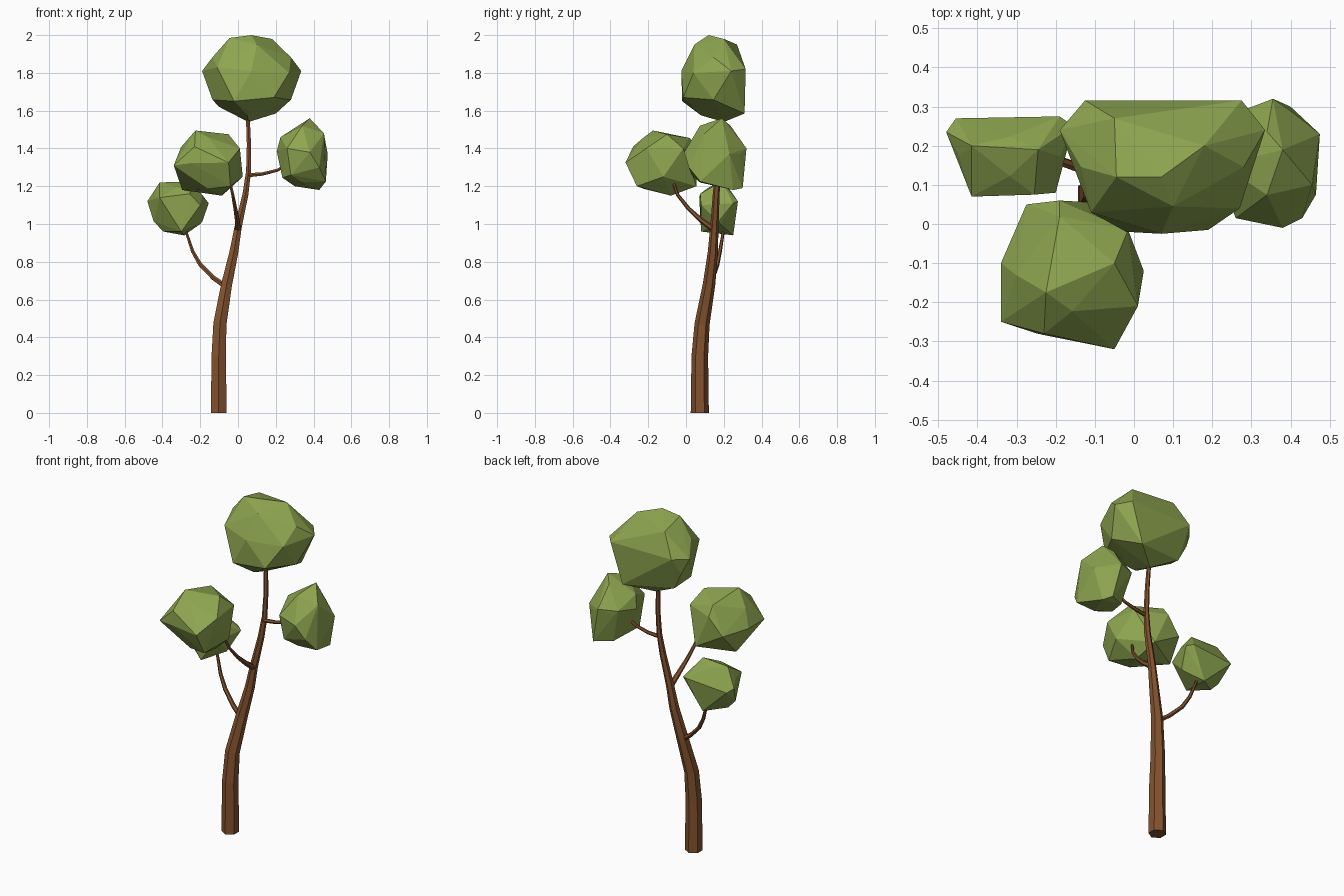
import bpy, bmesh
from math import sin, cos, pi
from mathutils import Vector

def material(name, rgb):
    m = bpy.data.materials.new(name)
    m.diffuse_color = (*rgb, 1)
    return m

BARK = material("bark", (0.23, 0.085, 0.028))
LEAF = material("leaf", (0.27, 0.38, 0.08))

def finish(bm, name, mat):
    bmesh.ops.recalc_face_normals(bm, faces=bm.faces)
    me = bpy.data.meshes.new(name)
    bm.to_mesh(me)
    bm.free()
    me.materials.append(mat)
    ob = bpy.data.objects.new(name, me)
    bpy.context.collection.objects.link(ob)
    return ob

def limb(name, path, sides=6):
    """Tapered faceted tube; path entries are (x, y, z, radius)."""
    bm = bmesh.new()
    pts = [Vector(p[:3]) for p in path]
    rings = []
    for i, p in enumerate(pts):
        t = pts[min(i + 1, len(pts) - 1)] - pts[max(i - 1, 0)]
        q = Vector((0, 0, 1)).rotation_difference(t)
        r = path[i][3]
        rings.append([bm.verts.new(p + q @ Vector((r * sin(2 * pi * k / sides),
                                                   -r * cos(2 * pi * k / sides), 0)))
                      for k in range(sides)])
    for a, b in zip(rings, rings[1:]):
        for k in range(sides):
            n = (k + 1) % sides
            bm.faces.new((a[k], a[n], b[n], b[k]))
    bm.faces.new(rings[0])
    bm.faces.new(rings[-1])
    return finish(bm, name, BARK)

def foliage(name, corners):
    """Faceted clump: hull of its main corners and a coarse inner ball."""
    bm = bmesh.new()
    lo = Vector([min(c[i] for c in corners) for i in range(3)])
    hi = Vector([max(c[i] for c in corners) for i in range(3)])
    mid, half = (lo + hi) / 2, (hi - lo) / 2
    g = (1 + 5 ** 0.5) / 2
    for a in (-1, 1):
        for b in (-g, g):
            for k in range(3):
                p = (0, a, b)
                d = Vector(p[k:] + p[:k]).normalized() * 0.93
                bm.verts.new(mid + d * half)
    for c in corners:
        bm.verts.new(c)
    bmesh.ops.convex_hull(bm, input=bm.verts[:])
    loose = [v for v in bm.verts if not v.link_faces]
    bmesh.ops.delete(bm, geom=loose, context='VERTS')
    return finish(bm, name, LEAF)

# Trunk
limb("trunk", [(-.102, .073, 0, .048), (-.102, .073, .3, .044), (-.096, .085, .47, .040),
               (-.06, .122, .68, .033), (-.022, .142, .85, .027), (.0, .15, .98, .022),
               (.04, .16, 1.16, .018), (.056, .17, 1.28, .015), (.058, .18, 1.42, .013),
               (.05, .19, 1.62, .011)])

# Branches
limb("left_branch", [(-.06, .12, .665, .015), (-.13, .14, .715, .013), (-.2, .165, .785, .012),
                     (-.24, .18, .855, .010), (-.27, .195, .945, .008), (-.285, .2, 1.0, .007)])
limb("front_branch", [(.0, .15, .97, .017), (-.004, .08, 1.02, .014), (-.014, .015, 1.08, .011),
                      (-.028, -.045, 1.155, .009), (-.045, -.07, 1.23, .007)])
limb("right_branch", [(.05, .165, 1.258, .012), (.13, .17, 1.265, .010),
                      (.21, .17, 1.285, .009), (.28, .17, 1.33, .008)])

# Foliage clumps
foliage("top_foliage", [
    (-.19, .24, 1.81), (-.125, .316, 1.82), (.275, .316, 1.82), (.335, .24, 1.81),
    (.27, .04, 1.8), (.19, -.015, 1.67), (.07, -.025, 1.81), (-.11, .03, 1.83),
    (-.045, .12, 1.985), (.07, .12, 2.0), (.18, .2, 1.98), (.2, .31, 1.585),
    (.055, .2, 1.54), (-.1, .25, 1.62), (-.02, -.02, 1.65), (.05, .08, 1.575),
    (.1, .045, 1.95), (-.05, .27, 1.95), (-.15, .26, 1.72)])
foliage("front_foliage", [
    (-.275, .05, 1.3), (-.19, .06, 1.4), (-.1, .055, 1.2), (-.015, -.015, 1.4),
    (.025, -.12, 1.25), (.01, -.21, 1.4), (-.05, -.32, 1.325), (-.23, -.28, 1.41),
    (-.34, -.25, 1.31), (-.34, -.1, 1.31), (-.225, -.175, 1.495), (-.05, -.1, 1.475),
    (-.19, .02, 1.455), (-.085, -.08, 1.15), (-.295, -.05, 1.18), (-.04, -.26, 1.2)])
foliage("left_foliage", [
    (-.48, .235, 1.12), (-.455, .27, 1.1), (-.19, .275, 1.12), (-.155, .25, 1.11),
    (-.2, .08, 1.1), (-.255, .075, 1.16), (-.415, .07, 1.14), (-.415, .2, 1.22),
    (-.245, .19, 1.225), (-.285, .25, .94), (-.395, .17, .96), (-.3, .08, .96),
    (-.2, .18, 1.0)])
foliage("right_foliage", [
    (.38, .19, 1.56), (.225, .15, 1.46), (.205, .17, 1.385), (.235, .1, 1.245),
    (.43, .25, 1.18), (.465, .075, 1.225), (.475, .23, 1.37), (.455, .1, 1.48),
    (.355, .32, 1.4), (.4, .3, 1.19), (.38, -.01, 1.38), (.26, .015, 1.4),
    (.43, .015, 1.3), (.3, .25, 1.2), (.28, .03, 1.26), (.25, .28, 1.4)])
